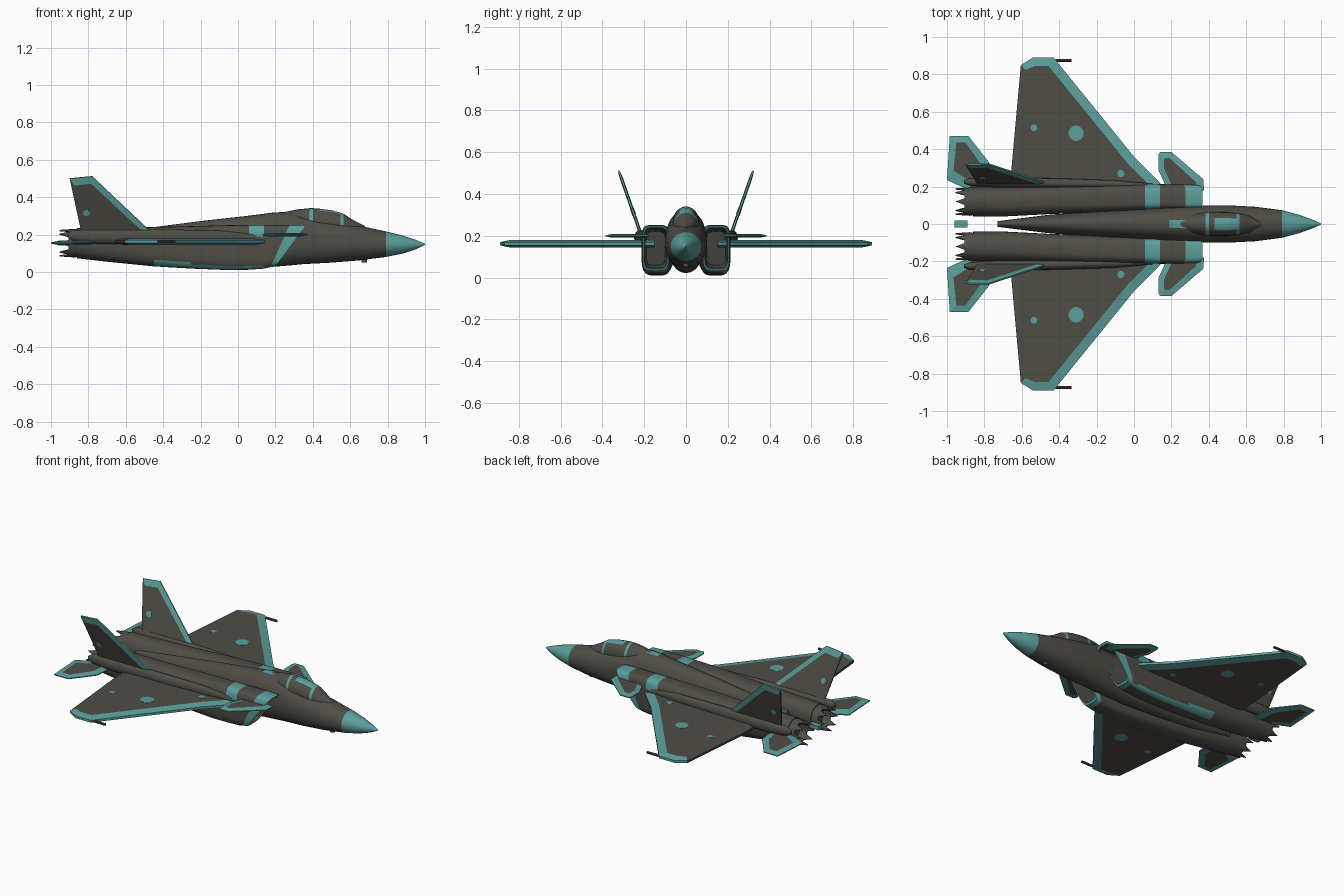
import bpy, bmesh, math
from mathutils import Vector

if "Cube" in bpy.data.objects:
    bpy.data.objects.remove(bpy.data.objects["Cube"])


def material(name, rgb):
    m = bpy.data.materials.new(name)
    m.diffuse_color = (*rgb, 1)
    m.use_nodes = True
    m.node_tree.nodes["Principled BSDF"].inputs["Base Color"].default_value = m.diffuse_color
    return m


MATS = [material("dark_grey_paint", (0.078, 0.075, 0.060)),
        material("teal_paint", (0.105, 0.350, 0.335))]
DARK, TEAL = 0, 1


def finish(name, bm, mirror=False, smooth=0):
    bmesh.ops.recalc_face_normals(bm, faces=bm.faces)
    me = bpy.data.meshes.new(name)
    bm.to_mesh(me)
    bm.free()
    for m in MATS:
        me.materials.append(m)
    ob = bpy.data.objects.new(name, me)
    bpy.context.collection.objects.link(ob)
    if smooth:
        bpy.ops.object.select_all(action='DESELECT')
        ob.select_set(True)
        bpy.context.view_layer.objects.active = ob
        bpy.ops.object.shade_smooth_by_angle(angle=math.radians(smooth))
    if mirror:
        mod = ob.modifiers.new("mirror", 'MIRROR')
        mod.use_axis = (False, True, False)
        mod.use_clip = False
        mod.use_mirror_merge = False
    return ob


def power(v, n):
    return math.copysign(abs(v) ** (2 / n), v)


def loft(name, rings, color=lambda i, c: DARK, n=24, mirror=False, smooth=35):
    """Rings: (x, y centre, half width, z bottom, z top, squareness, rake, zigzag)."""
    bm = bmesh.new()
    loops = []
    for r in rings:
        x, yc, hw, zb, zt, e, rake, zig = (list(r) + [2, 0, 0][len(r) - 5:])[:8]
        zc, hz = (zb + zt) / 2, (zt - zb) / 2
        loop = []
        for j in range(n):
            a = 2 * math.pi * j / n
            z = hz * power(math.sin(a), e)
            loop.append(bm.verts.new((x + rake * z - (zig if j % 3 == 0 else 0),
                                      yc + hw * power(math.cos(a), e), zc + z)))
        loops.append(loop)
    for i in range(len(loops) - 1):
        for j in range(n):
            k = (j + 1) % n
            f = bm.faces.new((loops[i][j], loops[i][k], loops[i + 1][k], loops[i + 1][j]))
            f.material_index = color(i, f.calc_center_median())
    for i, loop in ((0, loops[0]), (len(loops) - 2, loops[-1])):
        f = bm.faces.new(loop)
        f.material_index = color(i, f.calc_center_median())
    return finish(name, bm, mirror, smooth)


def panel(name, outer, inner, teal_edges, origin, v, t, rim=0.3):
    """Thin flying surface with bevelled, coloured borders; mirrored left and right."""
    origin, v, u = Vector(origin), Vector(v).normalized(), Vector((1, 0, 0))
    nrm = u.cross(v)
    bm = bmesh.new()

    def ring(pts, h):
        return [bm.verts.new(origin + u * a + v * b + nrm * h) for a, b in pts]
    ot, it = ring(outer, t * rim), ring(inner, t)
    ob, ib = ring(outer, -t * rim), ring(inner, -t)
    n = len(outer)
    bm.faces.new(it)
    bm.faces.new(ib)
    for i in range(n):
        k = (i + 1) % n
        for a, b in ((ot, it), (ob, ib), (ot, ob)):
            f = bm.faces.new((a[i], a[k], b[k], b[i]))
            f.material_index = TEAL if i in teal_edges else DARK
    return finish(name, bm, True)


def disc(name, centre, normal, r, depth, mat=TEAL, mirror=True, n=20):
    bm = bmesh.new()
    bmesh.ops.create_cone(bm, cap_ends=True, segments=n, radius1=r, radius2=r, depth=depth)
    q = Vector((0, 0, 1)).rotation_difference(Vector(normal))
    for vert in bm.verts:
        vert.co = q @ vert.co + Vector(centre)
    for f in bm.faces:
        f.material_index = mat
    return finish(name, bm, mirror, 35)


# Centre fuselage with teal radome and spine
loft("fuselage", [
    (1.0, 0, .003, .145, .151), (.95, 0, .025, .121, .172), (.88, 0, .050, .098, .195),
    (.79, 0, .074, .080, .217), (.65, 0, .092, .062, .247, 2.1), (.5, 0, .100, .050, .275, 2.2),
    (.35, 0, .100, .042, .305, 2.2), (.28, 0, .097, .035, .322, 2.2), (.19, 0, .092, .028, .318, 2.2),
    (.05, 0, .083, .022, .300, 2.2), (-.2, 0, .068, .030, .272, 2.2),
    (-.45, 0, .050, .045, .240), (-.73, 0, .015, .090, .205)],
    lambda i, c: TEAL if i < 3 or (i == 7 and abs(c.y) < .03 and c.z > .2) else DARK, n=32)

# Canopy with teal frame bows and seat area
loft("canopy", [
    (.68, 0, .012, .20, .245), (.62, 0, .044, .19, .275), (.565, 0, .056, .19, .311),
    (.548, 0, .059, .19, .317), (.50, 0, .063, .19, .330), (.43, 0, .064, .19, .339),
    (.40, 0, .063, .19, .341), (.383, 0, .062, .19, .341), (.32, 0, .056, .19, .335),
    (.27, 0, .045, .19, .325), (.2, 0, .03, .19, .312)],
    lambda i, c: TEAL if i in (2, 6) or (i in (3, 4) and abs(c.y) < .026 and c.z > .25) else DARK)


# Engine nacelles: hollow raked intake, teal lip, teal band and belly strip
def nacelle_color(i, c):
    if i == 0:
        return DARK
    if i in (1, 2):
        return TEAL
    if i == 4 and c.z > .17:
        return TEAL
    if 3 <= i <= 7 and c.z < .055 and .165 < c.y < .2:
        return TEAL
    return DARK


loft("engine_nacelle", [
    (.08, .145, .045, .06, .22, 5, .3), (.285, .145, .054, .045, .238, 5, .75),
    (.285, .145, .064, .032, .250, 5, .75), (.225, .145, .067, .026, .252, 5, .45),
    (.14, .145, .068, .018, .252, 4.5), (.06, .143, .069, .012, .252, 4),
    (-.05, .14, .071, .010, .250, 4), (-.25, .135, .075, .018, .245, 3.4),
    (-.45, .13, .077, .030, .240, 2.8), (-.7, .12, .080, .055, .238, 2.3),
    (-.86, .12, .079, .073, .234, 2)], nacelle_color, n=32, mirror=True)

# Nozzles with jagged petals and hollow core
loft("engine_nozzle", [
    (-.84, .12, .074, .080, .228), (-.88, .12, .076, .078, .230),
    (-.905, .12, .071, .083, .225, 2, 0, .05), (-.905, .12, .064, .090, .218, 2, 0, .05),
    (-.85, .12, .055, .10, .21)], mirror=True, smooth=25)

# Shoulder fairing carrying the fins
loft("fin_fairing", [
    (.1, .205, .01, .165, .20), (-.1, .212, .022, .155, .222), (-.4, .218, .026, .15, .228),
    (-.75, .222, .026, .15, .228), (-.88, .225, .02, .165, .225), (-.91, .225, .008, .185, .205)],
    n=16, mirror=True)

# Main wings
panel("wing",
      [(.19, .15), (.13, .23), (0, .36), (-.43, .89), (-.54, .89), (-.605, .85), (-.655, .3), (-.655, .15)],
      [(.14, .15), (.09, .20), (-.039, .33), (-.457, .845), (-.53, .845), (-.58, .825), (-.615, .3), (-.615, .15)],
      {0, 1, 2, 3, 4}, (0, 0, .162), (0, 1, 0), .017, .45)

# Foreplanes
panel("foreplane",
      [(.375, .18), (.37, .24), (.2, .385), (.14, .385), (.13, .37), (.13, .29), (.18, .18)],
      [(.335, .18), (.33, .225), (.19, .352), (.165, .352), (.16, .345), (.16, .298), (.205, .20)],
      set(range(7)), (0, 0, .2), (0, 1, 0), .009)

# Tailplanes
panel("tailplane",
      [(-.76, .18), (-.775, .33), (-.885, .47), (-.985, .47), (-1, .235), (-.88, .18)],
      [(-.80, .19), (-.815, .315), (-.90, .435), (-.95, .435), (-.965, .285), (-.87, .225)],
      {0, 1, 2, 3, 4}, (0, 0, .155), (0, 1, 0), .010)

# Canted fins
FIN_O, FIN_V = Vector((0, .213, .2)), Vector((0, .11, .315)).normalized()
panel("tail_fin",
      [(-.45, 0), (-.78, .33), (-.90, .318), (-.835, 0)],
      [(-.49, 0), (-.785, .29), (-.875, .28), (-.815, 0)],
      {0, 1}, FIN_O, FIN_V, .008, .5)

# Painted roundels, showing on both faces of each surface
for name, x, y, r in (("wing_roundel", -.31, .485, .041),
                      ("wing_aft_marking", -.535, .515, .018),
                      ("wing_root_marking", -.07, .27, .019)):
    disc(name, (x, y, .162), (0, 0, 1), r, .0365)
disc("fin_marking", FIN_O + FIN_V * .125 + Vector((-.81, 0, 0)),
     Vector((1, 0, 0)).cross(FIN_V), .018, .0185)

# Wing tip rails
disc("wing_tip_rail", (-.42, .875, .162), (1, 0, 0), .008, .17, DARK, n=10)

# Nose sensor
disc("nose_sensor", (.675, 0, .066), (0, 0, 1), .014, .03, DARK, False, 12)

# Tail sting between the nozzles
bm = bmesh.new()
bmesh.ops.create_cube(bm, size=1)
for vert in bm.verts:
    vert.co = Vector((vert.co.x * .07 - .925, vert.co.y * .036, vert.co.z * .025 + .155))
for face in bm.faces:
    face.material_index = TEAL
finish("tail_sting", bm)
